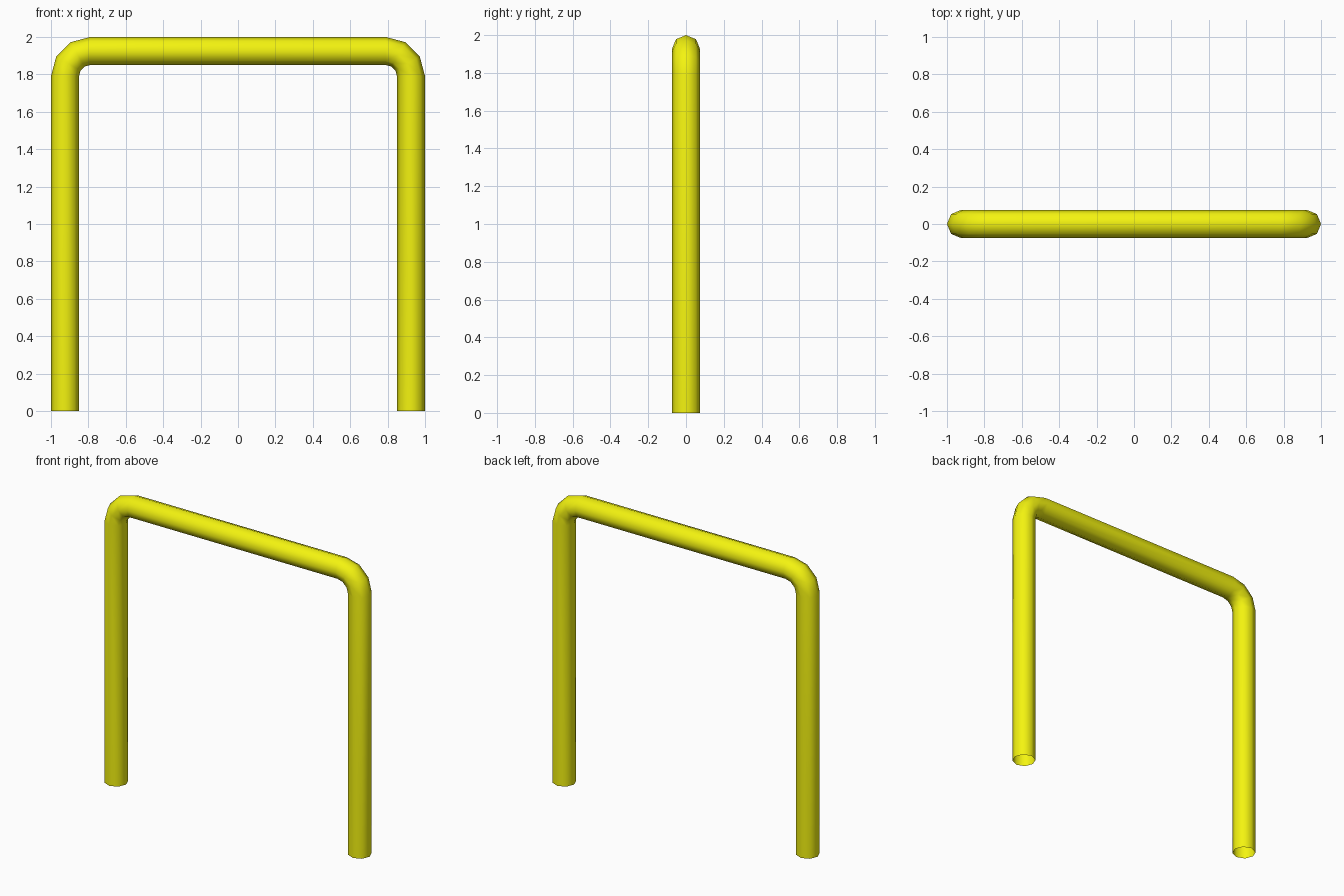
import bpy, bmesh
from math import sin, cos, pi, radians

if "Cube" in bpy.data.objects:
    bpy.data.objects.remove(bpy.data.objects["Cube"])

TUBE_R, SIDES = 0.075, 8      # octagonal tube, corner pointing outward
BEND_R, BEND_STEPS = 0.135, 3  # centreline bend radius
CX, CZ = 0.925 - BEND_R, 1.925 - BEND_R

# Path stations: x, z and the outward angle in the xz plane
path = [(-0.925, 0.0, pi)]
for side in (-1, 1):
    for i in range(BEND_STEPS + 1):
        t = i / BEND_STEPS * pi / 2
        a = pi - t if side < 0 else pi / 2 - t
        path.append((side * CX + BEND_R * cos(a), CZ + BEND_R * sin(a), a))
path.append((0.925, 0.0, 0.0))

# Open-ended tube swept along the path
bm = bmesh.new()
rings = []
for x, z, a in path:
    ring = []
    for k in range(SIDES):
        p = 2 * pi * k / SIDES
        out = TUBE_R * cos(p)
        ring.append(bm.verts.new((x + out * cos(a), TUBE_R * sin(p), z + out * sin(a))))
    rings.append(ring)
for r0, r1 in zip(rings, rings[1:]):
    for k in range(SIDES):
        n = (k + 1) % SIDES
        bm.faces.new((r0[k], r0[n], r1[n], r1[k]))
bmesh.ops.recalc_face_normals(bm, faces=bm.faces)
# Make sure the open surface faces outward
bm.faces.ensure_lookup_table()
f = bm.faces[0]
c = f.calc_center_median()
if f.normal.x * (c.x + 0.925) + f.normal.y * c.y < 0:
    bmesh.ops.reverse_faces(bm, faces=bm.faces)
for f in bm.faces:
    f.smooth = True

mesh = bpy.data.meshes.new("barrier_hoop")
bm.to_mesh(mesh)
bm.free()
hoop = bpy.data.objects.new("barrier_hoop", mesh)
bpy.context.collection.objects.link(hoop)

# Yellow paint
paint = bpy.data.materials.new("yellow_paint")
paint.diffuse_color = (0.9, 0.9, 0.005, 1)
paint.use_nodes = True
paint.node_tree.nodes["Principled BSDF"].inputs["Base Color"].default_value = paint.diffuse_color
mesh.materials.append(paint)
